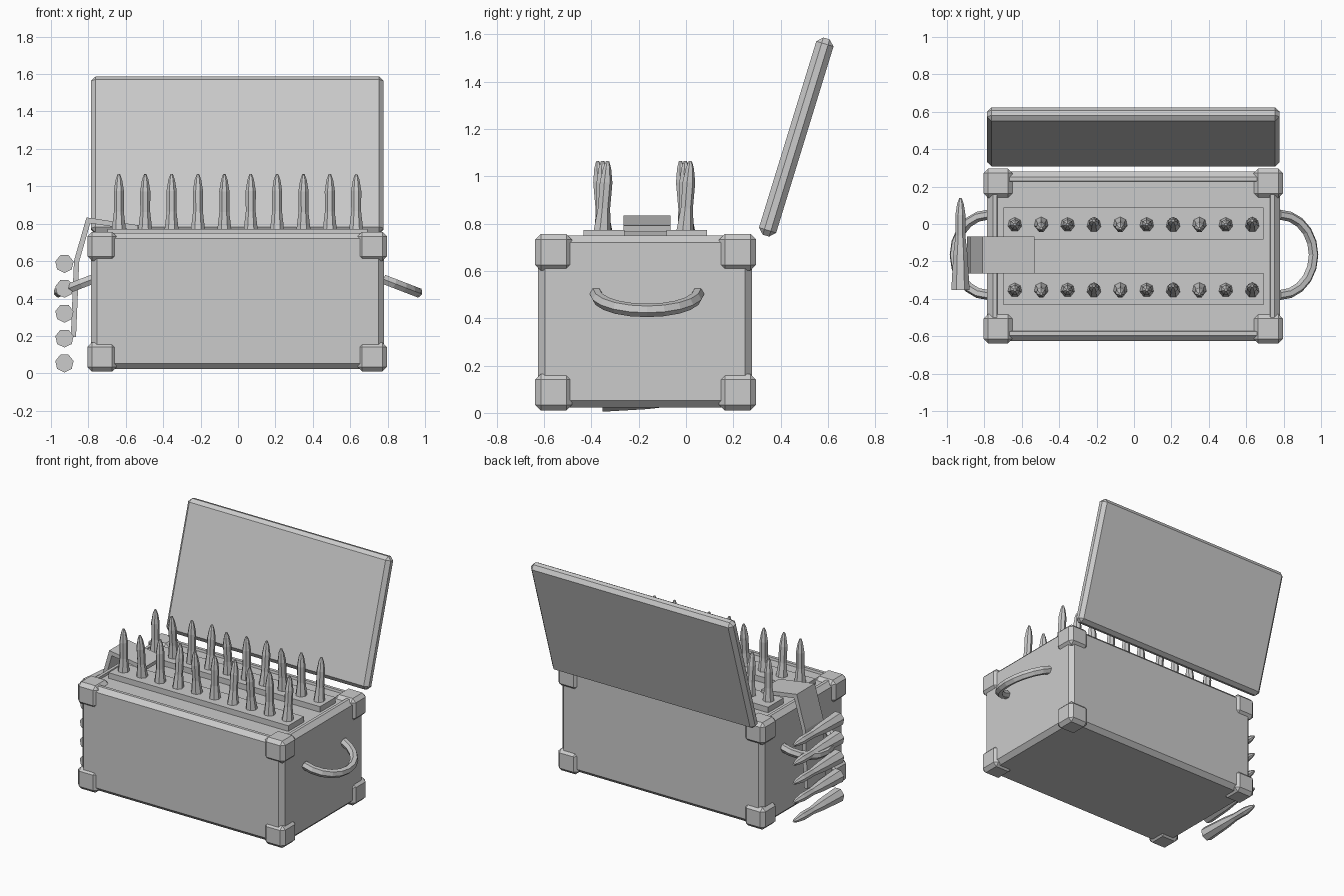
import bpy, bmesh, math
from mathutils import Matrix, Vector

if "Cube" in bpy.data.objects:
    bpy.data.objects.remove(bpy.data.objects["Cube"])


def finish(name, bm, matrix=None):
    bmesh.ops.recalc_face_normals(bm, faces=bm.faces)
    me = bpy.data.meshes.new(name)
    bm.to_mesh(me)
    bm.free()
    ob = bpy.data.objects.new(name, me)
    bpy.context.collection.objects.link(ob)
    if matrix:
        ob.matrix_world = matrix
    return ob


def box_bm(lo, hi, bevel=0.0):
    bm = bmesh.new()
    bmesh.ops.create_cube(bm, size=1)
    for v in bm.verts:
        v.co = Vector([(a + b) / 2 + c * (b - a) for a, b, c in zip(lo, hi, v.co)])
    if bevel:
        bmesh.ops.bevel(bm, geom=bm.edges[:], offset=bevel, segments=1,
                        profile=0.5, affect='EDGES')
    return bm


def skin(name, rings, matrix=None):
    # joins equal-sized rings of points into a capped tube
    bm = bmesh.new()
    vs = [[bm.verts.new(p) for p in r] for r in rings]
    n = len(rings[0])
    for a, b in zip(vs, vs[1:]):
        for i in range(n):
            j = (i + 1) % n
            bm.faces.new((a[i], a[j], b[j], b[i]))
    bm.faces.new(vs[0])
    bm.faces.new(vs[-1])
    return finish(name, bm, matrix)


# chest body with a raised rim round a shallow recess
bm = box_bm((-0.785, -0.626, 0.022), (0.78, 0.28, 0.75), 0.03)
bm.normal_update()
top = max(bm.faces, key=lambda f: f.calc_center_median().z)
bmesh.ops.inset_region(bm, faces=[top], thickness=0.03)
bmesh.ops.inset_region(bm, faces=[top], thickness=0.004, depth=-0.016)
finish("chest_body", bm)

# corner guards
for x in (-0.805, 0.64):
    for y in (-0.638, 0.14):
        for z in (0.01, 0.602):
            finish("corner_guard",
                   box_bm((x, y, z), (x + 0.156, y + 0.156, z + 0.155), 0.024))

# open lid leaning back
finish("lid", box_bm((-0.785, -0.038, -0.436), (0.78, 0.038, 0.436), 0.024),
       Matrix.Translation((-0.001, 0.466, 1.166)) @ Matrix.Rotation(math.radians(-17.1), 4, 'X'))

# rounds: low-poly turned profile, (distance from base, radius)
PROFILE = [(0, 0.05), (0.19, 0.039), (0.29, 0.027), (0.40, 0.028), (0.46, 0.018), (0.49, 0.007)]


def cartridge(name, matrix, sides=7):
    rings = [[(r * math.sin(math.tau * i / sides), r * math.cos(math.tau * i / sides), h)
              for i in range(sides)] for h, r in PROFILE]
    return skin(name, rings, matrix)


# two trays with ten standing rounds each
for y in (0.003, -0.347):
    finish("tray", box_bm((-0.697, y - 0.086, 0.725), (0.692, y + 0.086, 0.773)))
    for i in range(10):
        tilt = (0.0, -0.08, 0.08)[(i + 1) % 3] if i else 0.0
        m = (Matrix.Translation((-0.637 + 0.141 * i, y - 0.006, 0.80))
             @ Matrix.Rotation(tilt, 4, 'X') @ Matrix.Translation((0, 0, -0.225)))
        cartridge("standing_round", m)

# strap folded over the left side
path = [(-0.535, 0.778), (-0.80, 0.818), (-0.863, 0.60), (-0.88, 0.195)]
pts = [Vector((x, 0, z)) for x, z in path]
rings = []
for i, p in enumerate(pts):
    d0 = (pts[i] - pts[i - 1]).normalized() if i else (pts[1] - pts[0]).normalized()
    d1 = (pts[i + 1] - p).normalized() if i < len(pts) - 1 else d0
    t = (d0 + d1).normalized()
    n = Vector((-t.z, 0, t.x)) * (0.014 / max(0.5, t.dot(d0)))
    rings.append([(p.x + s * n.x, y, p.z + s * n.z)
                  for s, y in ((-1, -0.265), (1, -0.265), (1, -0.066), (-1, -0.066))])
skin("strap", rings)

# loose rounds lying along the hanging strap
for i in range(5):
    cartridge("hanging_round", Matrix.Translation((-0.928, -0.352, 0.055 + 0.133 * i))
              @ Matrix.Rotation(math.radians(-90), 4, 'X'))

# drooping carry handles
for side in (-1, 1):
    droop = math.radians(21)
    up = Vector((side * math.sin(droop), 0, math.cos(droop)))
    out = Vector((side * math.cos(droop), 0, -math.sin(droop)))
    base = Vector((side * 0.778, -0.165, 0.503))
    rings = []
    for k in range(11):
        a = math.pi * k / 10
        c = base + out * (0.195 * math.sin(a)) + Vector((0, 0.215 * math.cos(a), 0))
        n = out * math.sin(a) + Vector((0, math.cos(a), 0))
        rings.append([c + n * (0.027 * math.cos(math.tau * j / 6))
                      + up * (0.029 * math.sin(math.tau * j / 6)) for j in range(6)])
    skin("carry_handle", rings)
